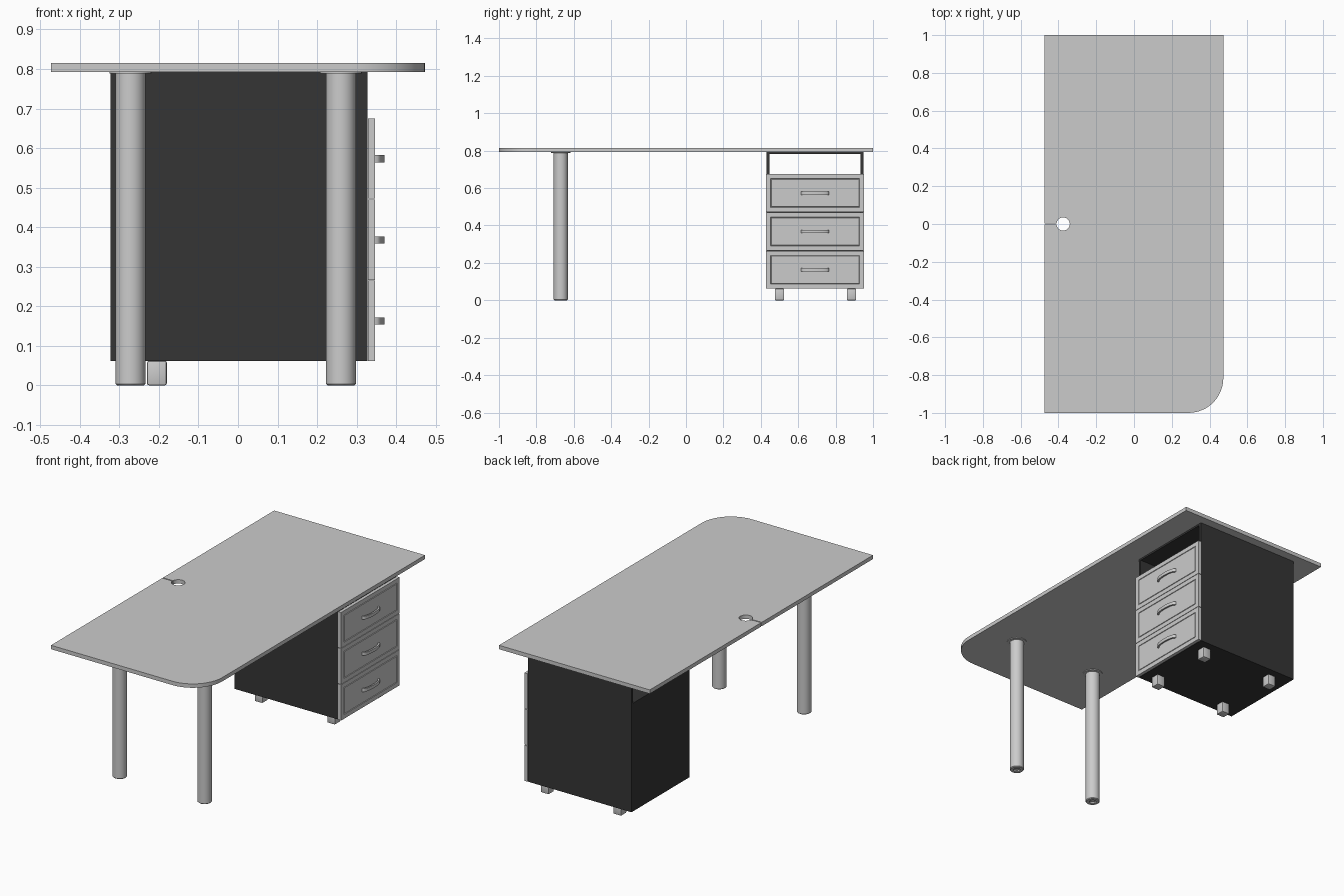
import bpy, bmesh
from math import pi, sin, cos, radians

if "Cube" in bpy.data.objects:
    bpy.data.objects.remove(bpy.data.objects["Cube"])

dark = bpy.data.materials.new("dark_panel")
dark.diffuse_color = (0.035, 0.035, 0.035, 1)
dark.use_nodes = True
dark.node_tree.nodes["Principled BSDF"].inputs["Base Color"].default_value = dark.diffuse_color


def finish(bm, name, mat=None):
    bmesh.ops.recalc_face_normals(bm, faces=bm.faces)
    me = bpy.data.meshes.new(name)
    bm.to_mesh(me)
    bm.free()
    ob = bpy.data.objects.new(name, me)
    bpy.context.collection.objects.link(ob)
    if mat:
        me.materials.append(mat)
    return ob


def box(name, x, y, z, mat=None, bevel=0):
    bm = bmesh.new()
    bmesh.ops.create_cube(bm, size=1)
    for v in bm.verts:
        v.co = [(a + b) / 2 + c * (b - a) for (a, b), c in zip((x, y, z), v.co)]
    if bevel:
        bmesh.ops.bevel(bm, geom=bm.edges[:], offset=bevel, segments=2, profile=0.5, affect='EDGES')
    return finish(bm, name, mat)


def prism(name, pts, z0, z1):
    bm = bmesh.new()
    f = bm.faces.new([bm.verts.new((x, y, z0)) for x, y in pts])
    ext = bmesh.ops.extrude_face_region(bm, geom=[f])
    for v in ext["geom"]:
        if isinstance(v, bmesh.types.BMVert):
            v.co.z = z1
    bmesh.ops.triangulate(bm, faces=[f for f in bm.faces if len(f.verts) > 4])
    return finish(bm, name)


def lathe(name, profile, x, y, n=32):
    bm = bmesh.new()
    rings = [[bm.verts.new((x + r * cos(2 * pi * i / n), y + r * sin(2 * pi * i / n), z))
              for i in range(n)] for r, z in profile]
    for a, b in zip(rings, rings[1:]):
        for i in range(n):
            j = (i + 1) % n
            bm.faces.new((a[i], a[j], b[j], b[i]))
    bm.faces.new(rings[0])
    bm.faces.new(rings[-1])
    return finish(bm, name)


# Table top: one rounded corner, cable hole with a thin slot to the edge
W, R, S, H = 0.473, 0.185, 0.003, 0.035
top = [(-W, -1)]
top += [(W - R + R * sin(a), -1 + R - R * cos(a)) for a in (i * pi / 24 for i in range(13))]
top += [(W, 1), (-W, 1), (-W, S)]
d = S / H
top += [(-0.375 + H * cos(a), H * sin(a))
        for a in ((pi - d) * (1 - i / 16) for i in range(33))]
top += [(-W, -S)]
prism("table_top", top, 0.793, 0.815)

# Round legs with a flange on top and a recessed foot
for side, x in (("left", -0.272), ("right", 0.26)):
    lathe(side + "_leg", [(0.018, 0.008), (0.018, 0), (0.034, 0), (0.038, 0.004), (0.038, 0.788),
                          (0.053, 0.789), (0.053, 0.793)], x, -0.67)

# Cabinet carcass, open right through above the drawers
X0, X1, Y0, Y1 = -0.323, 0.327, 0.43, 0.95
box("cabinet_bottom", (X0, X1), (Y0, Y1), (0.062, 0.077), dark)
box("cabinet_near_side", (X0, X1), (Y0, Y0 + 0.016), (0.077, 0.793), dark)
box("cabinet_far_side", (X0, X1), (Y1 - 0.016, Y1), (0.077, 0.793), dark)
box("cabinet_top", (X0, X1), (Y0 + 0.016, Y1 - 0.016), (0.783, 0.793), dark)
box("cabinet_shelf", (X0, X1), (Y0 + 0.016, Y1 - 0.016), (0.66, 0.675), dark)
box("cabinet_back", (X0, X0 + 0.015), (Y0 + 0.016, Y1 - 0.016), (0.077, 0.66), dark)

# Cabinet feet
for x in (-0.205, 0.25):
    for y in (0.5, 0.885):
        box("cabinet_foot", (x - 0.025, x + 0.025), (y - 0.025, y + 0.025), (0, 0.062), None, 0.005)


def drawer(i):
    z0 = 0.062 + i * 0.205
    z1 = z0 + 0.2025
    # Front panel with a rectangular engraved groove
    bm = bmesh.new()
    bmesh.ops.create_cube(bm, size=1)
    for v in bm.verts:
        v.co = (0.338 + v.co.x * 0.018, 0.69 + v.co.y * 0.524, (z0 + z1) / 2 + v.co.z * (z1 - z0))
    bm.normal_update()
    face = max(bm.faces, key=lambda f: f.normal.x)
    for t, depth in ((0.034, 0), (0.003, -0.004), (0.003, 0.004)):
        bmesh.ops.inset_region(bm, faces=[face], thickness=t, depth=depth)
    finish(bm, "drawer_front")
    # Bowed bar handle
    n, zc = 16, z0 + 0.101
    bm = bmesh.new()
    rows = []
    for k in range(n + 1):
        a = pi * k / n
        rows.append([bm.verts.new((0.346 + s * sin(a) ** 0.8 if 0 < k < n else 0.346,
                                   0.69 - w * cos(a), zc + h))
                     for s, w, h in ((0.025, 0.075, -0.009), (0.025, 0.075, 0.009),
                                     (0.016, 0.064, 0.009), (0.016, 0.064, -0.009))])
    for a, b in zip(rows, rows[1:]):
        for q in range(4):
            r = (q + 1) % 4
            bm.faces.new((a[q], a[r], b[r], b[q]))
    bm.faces.new(rows[0])
    bm.faces.new(rows[-1])
    finish(bm, "drawer_handle")


for i in range(3):
    drawer(i)

# Smooth the round parts, keep edges sharp
bpy.ops.object.select_all(action='SELECT')
bpy.context.view_layer.objects.active = bpy.data.objects["table_top"]
bpy.ops.object.shade_smooth_by_angle(angle=radians(30))
